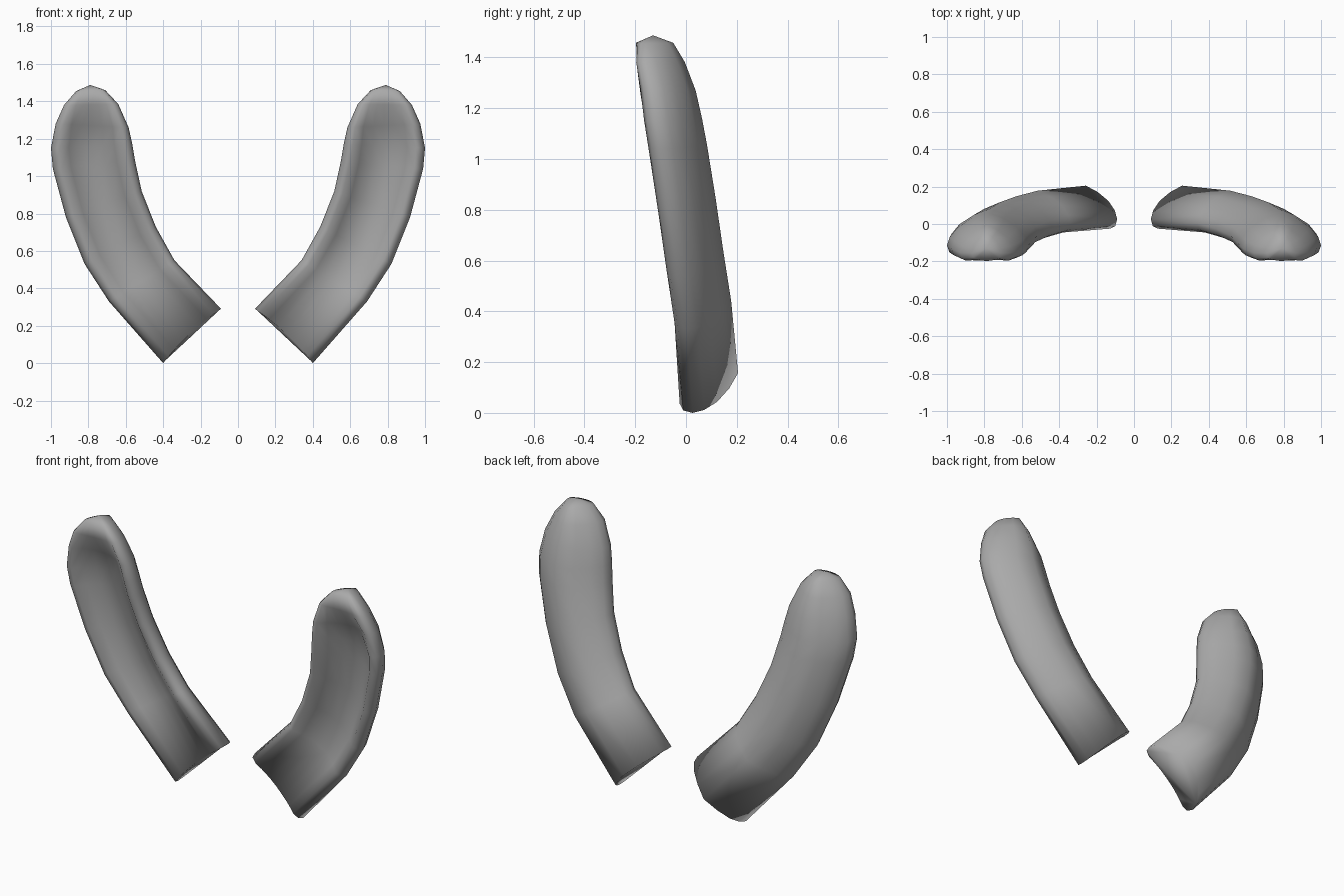
import bpy, bmesh

if "Cube" in bpy.data.objects:
    bpy.data.objects.remove(bpy.data.objects["Cube"])

# Stations up the ear: inner edge (x, z), outer edge (x, z), rim y, back y, dish depth
STATIONS = [
    (0.09, 0.29, 0.40, 0.00, -0.025, 0.205, 0.01),
    (0.34, 0.55, 0.69, 0.33, -0.045, 0.178, 0.065),
    (0.44, 0.73, 0.82, 0.53, -0.075, 0.148, 0.08),
    (0.515, 0.92, 0.92, 0.78, -0.110, 0.116, 0.09),
    (0.55, 1.08, 0.99, 1.04, -0.148, 0.082, 0.09),
    (0.565, 1.17, 1.00, 1.15, -0.165, 0.063, 0.085),
    (0.585, 1.26, 0.975, 1.28, -0.180, 0.038, 0.06),
    (0.64, 1.385, 0.93, 1.38, -0.196, -0.005, 0.005),
    (0.71, 1.46, 0.865, 1.455, -0.185, -0.05, -0.012),
]
TIP = (0.79, -0.13, 1.487)

# Half cross-section: position across, depth toward the back, share of the dish
HALF = [(0.36, 0.0, 0.93), (0.22, 0.0, 0.5), (0.11, 0.0, 0.0), (0.03, 0.06, 0.0),
        (0.0, 0.22, 0.0), (0.035, 0.42, 0.0), (0.13, 0.64, 0.0), (0.30, 0.85, 0.0)]
SECTION = ([(0.5, 0.0, 1.0)] + HALF + [(0.5, 1.0, 0.0)]
           + [(1 - s, t, d) for s, t, d in reversed(HALF)])


def ring(bm, station, bow):
    xi, zi, xo, zo, rim, back, dish = station
    verts = []
    for s, t, d in SECTION:
        lift = bow * 4 * s * (1 - s)
        verts.append(bm.verts.new((xi + (xo - xi) * s + lift,
                                   rim + (back - rim) * t + dish * d,
                                   zi + (zo - zi) * s + lift)))
    return verts


# Dished ear skinned over the sections, closed at the tip and slightly hollowed base
bm = bmesh.new()
rings = [ring(bm, st, 0.012 if k == 0 else 0.0) for k, st in enumerate(STATIONS)]
n = len(SECTION)
for a, b in zip(rings, rings[1:]):
    for i in range(n):
        j = (i + 1) % n
        bm.faces.new((a[i], a[j], b[j], b[i]))
tip = bm.verts.new(TIP)
for i in range(n):
    bm.faces.new((rings[-1][i], rings[-1][(i + 1) % n], tip))
bm.faces.new(rings[0])
bmesh.ops.recalc_face_normals(bm, faces=bm.faces[:])
for f in bm.faces:
    f.smooth = True

mesh = bpy.data.meshes.new("ears")
bm.to_mesh(mesh)
bm.free()
ears = bpy.data.objects.new("ears", mesh)
bpy.context.collection.objects.link(ears)

# Dark grey surface
grey = bpy.data.materials.new("dark_grey")
grey.diffuse_color = (0.4, 0.4, 0.4, 1.0)
grey.use_nodes = True
grey.node_tree.nodes["Principled BSDF"].inputs["Base Color"].default_value = grey.diffuse_color
mesh.materials.append(grey)

# Second ear mirrored across x = 0
mirror = ears.modifiers.new("mirror", 'MIRROR')
mirror.use_axis = (True, False, False)
mirror.use_mirror_merge = False
